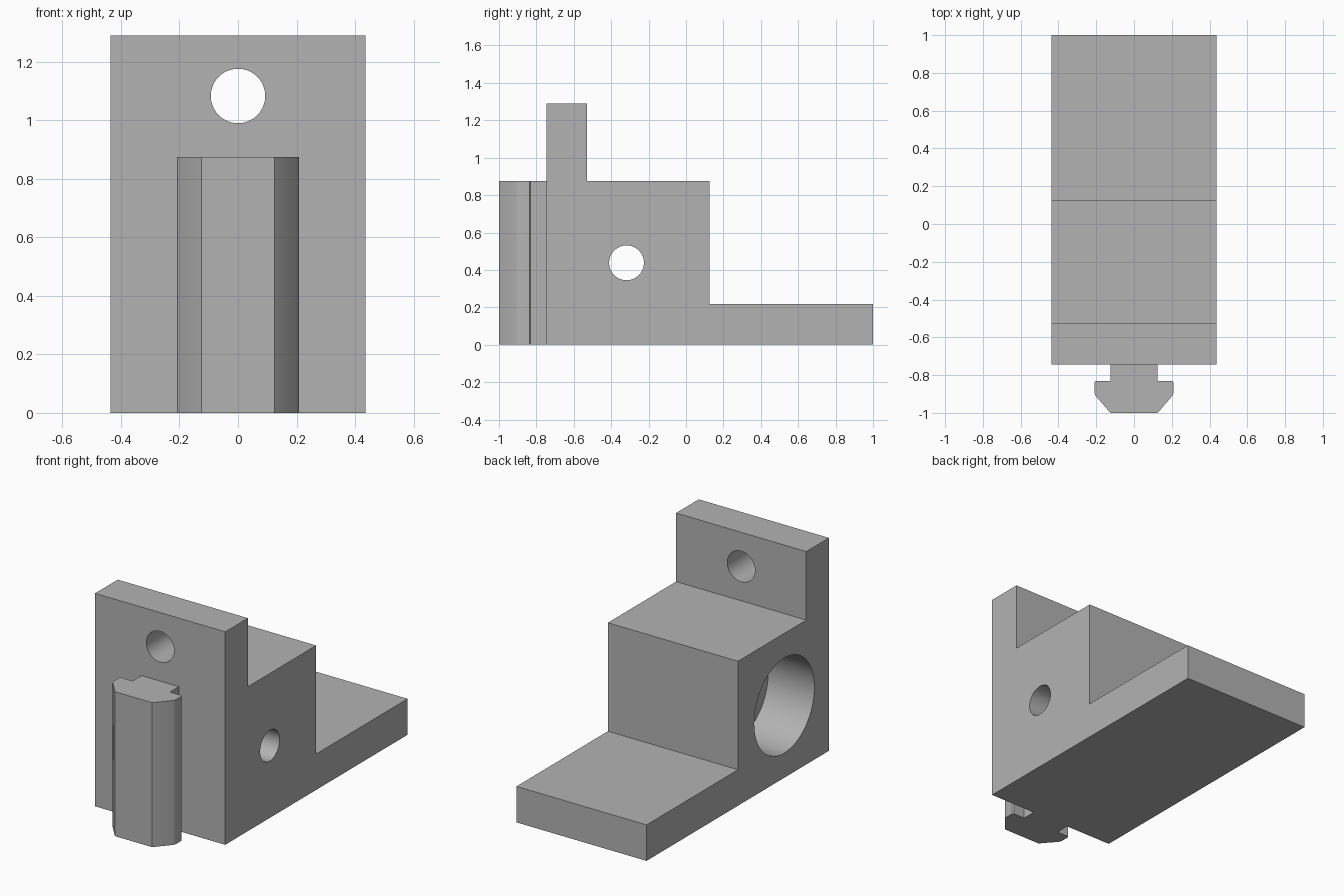
import bpy
import bmesh
import math
from mathutils import Vector

cube = bpy.data.objects.get("Cube")
if cube:
    bpy.data.objects.remove(cube, do_unlink=True)

grey = bpy.data.materials.new("plain grey")
grey.use_nodes = True
grey.diffuse_color = (0.45, 0.45, 0.45, 1)
grey.node_tree.nodes["Principled BSDF"].inputs["Base Color"].default_value = (0.45, 0.45, 0.45, 1)


def extrude_profile(name, points, direction):
    """Solid made by sweeping a closed 3D outline along a direction."""
    bm = bmesh.new()
    face = bm.faces.new([bm.verts.new(p) for p in points])
    swept = bmesh.ops.extrude_face_region(bm, geom=[face])["geom"]
    verts = [v for v in swept if isinstance(v, bmesh.types.BMVert)]
    bmesh.ops.translate(bm, verts=verts, vec=Vector(direction))
    bmesh.ops.recalc_face_normals(bm, faces=bm.faces[:])
    mesh = bpy.data.meshes.new(name)
    bm.to_mesh(mesh)
    bm.free()
    mesh.materials.append(grey)
    obj = bpy.data.objects.new(name, mesh)
    bpy.context.collection.objects.link(obj)
    return obj


def drill(target, centre, radius, depth, rotation):
    """Cut a round hole with a temporary cylinder."""
    bpy.ops.mesh.primitive_cylinder_add(vertices=64, radius=radius, depth=depth,
                                        location=centre, rotation=rotation)
    cutter = bpy.context.object
    cutter.name = "hole_cutter"
    cutter.hide_render = True
    cutter.data.materials.append(grey)
    mod = target.modifiers.new("hole", "BOOLEAN")
    mod.operation = "DIFFERENCE"
    mod.solver = "EXACT"
    mod.object = cutter
    bpy.context.view_layer.objects.active = target
    bpy.ops.object.modifier_apply(modifier=mod.name)
    bpy.data.objects.remove(cutter, do_unlink=True)


def smooth(obj):
    bpy.ops.object.select_all(action="DESELECT")
    obj.select_set(True)
    bpy.context.view_layer.objects.active = obj
    bpy.ops.object.shade_smooth_by_angle(angle=math.radians(25))


# Stepped bracket: base plate, block and upright tab in one side profile
half = 0.436
side = [(-0.745, 0), (1, 0), (1, 0.218), (0.125, 0.218), (0.125, 0.875),
        (-0.528, 0.875), (-0.528, 1.29), (-0.745, 1.29)]
bracket = extrude_profile("stepped_bracket", [(-half, y, z) for y, z in side], (2 * half, 0, 0))

# Tab hole, cross bore, and wide blind counterbore on the right flank
along_x = (0, math.pi / 2, 0)
along_y = (math.pi / 2, 0, 0)
bore_depth = 0.31
drill(bracket, (0, -0.64, 1.083), 0.093, 0.6, along_y)
drill(bracket, (0, -0.318, 0.438), 0.093, 1.2, along_x)
drill(bracket, (-half, -0.318, 0.438), 0.288, 2 * bore_depth, along_x)
smooth(bracket)

# Upright T-shaped slide rail on the front
rail_half = [(0.125, -0.745), (0.125, -0.83), (0.202, -0.83), (0.209, -0.838),
             (0.209, -0.895), (0.203, -0.91), (0.125, -1)]
outline = rail_half + [(-x, y) for x, y in reversed(rail_half)]
rail = extrude_profile("slide_rail", [(x, y, 0) for x, y in outline], (0, 0, 0.875))
smooth(rail)
